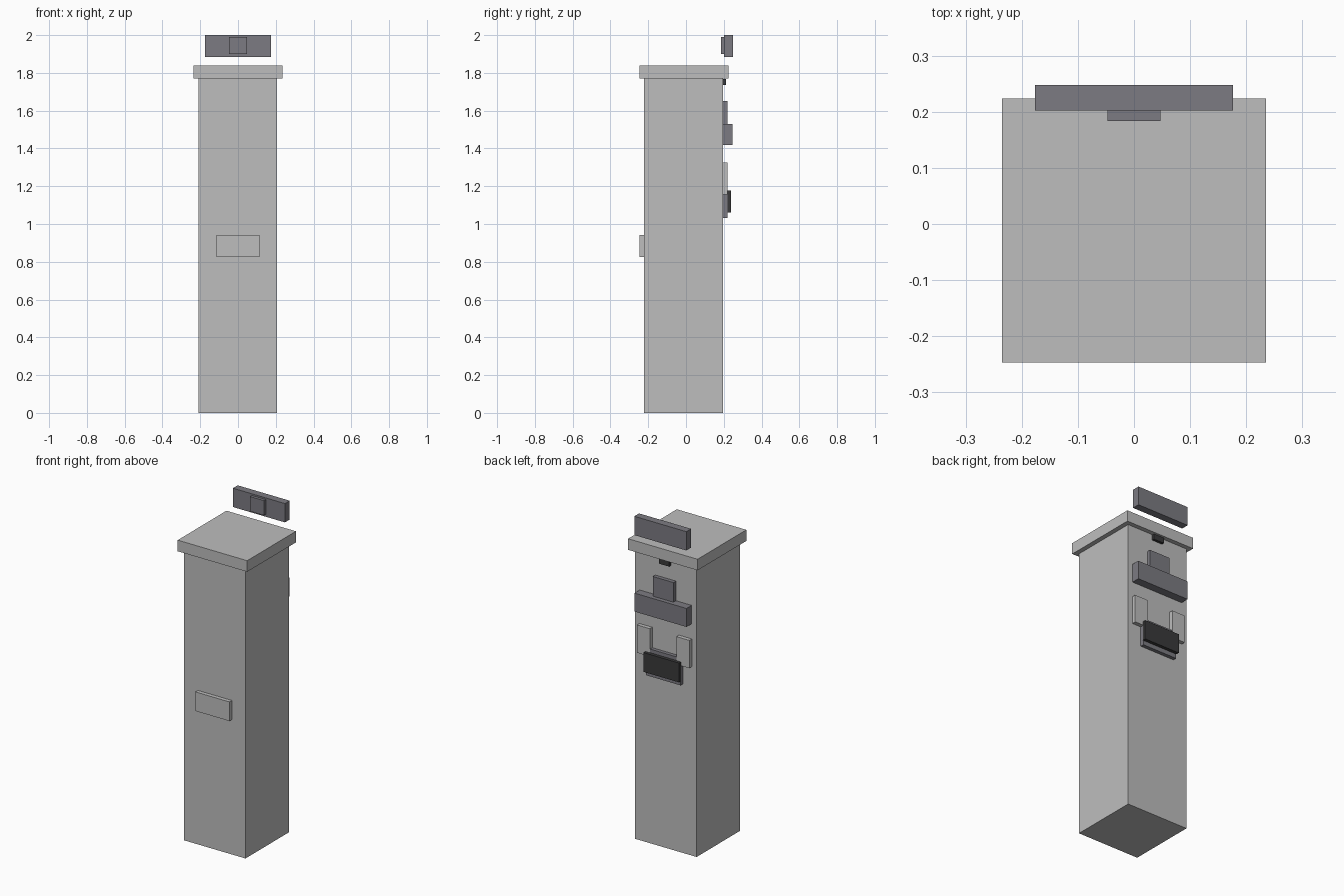
import bpy

cube = bpy.data.objects.get("Cube")
if cube:
    bpy.data.objects.remove(cube, do_unlink=True)


def material(name, rgb):
    mat = bpy.data.materials.new(name)
    mat.use_nodes = True
    color = (*rgb, 1.0)
    mat.diffuse_color = color
    mat.node_tree.nodes["Principled BSDF"].inputs["Base Color"].default_value = color
    return mat


stone = material("light grey", (0.515, 0.515, 0.515))
slate = material("slate grey", (0.202, 0.198, 0.223))
black = material("charcoal", (0.042, 0.042, 0.043))


def box(name, mat, x, y, z):
    """Box spanning the given (low, high) range on each axis."""
    spans = (x, y, z)
    bpy.ops.mesh.primitive_cube_add(size=1, location=[(a + b) / 2 for a, b in spans])
    obj = bpy.context.object
    obj.name = name
    obj.scale = [b - a for a, b in spans]
    bpy.ops.object.transform_apply(location=False, rotation=False, scale=True)
    obj.data.materials.append(mat)
    return obj


def centred(width):
    return (-width / 2, width / 2)


back = 0.197      # rear face of the pillar
raised = 0.221    # outer face of the plates fixed to it

# Pillar, cap and front plate
box("pillar", stone, (-0.21, 0.207), (-0.223, back), (0, 1.77))
box("cap", stone, centred(0.47), (-0.247, 0.224), (1.77, 1.838))
box("front_plate", stone, centred(0.23), (-0.247, -0.223), (0.825, 0.942))

# Sign floating above the cap
box("top_sign", slate, centred(0.352), (0.202, 0.248), (1.885, 2.0))
box("top_sign_mount", slate, centred(0.094), (0.184, 0.202), (1.9, 1.99))

# Rear bar with its bracket, and the catch under the cap
box("rear_bar", slate, centred(0.352), (back, 0.247), (1.417, 1.53))
box("rear_bracket", slate, centred(0.14), (back, raised), (1.53, 1.65))
box("catch", black, centred(0.07), (back, 0.213), (1.735, 1.768))

# Rear side plates, tray and dark panel
for side, name in ((1, "left_plate"), (-1, "right_plate")):
    box(name, stone, sorted((side * 0.09, side * 0.177)), (back, raised), (1.155, 1.325))
box("tray", slate, centred(0.234), (back, raised - 0.002), (1.033, 1.2))
box("dark_panel", black, centred(0.24), (raised - 0.002, 0.239), (1.06, 1.178))
